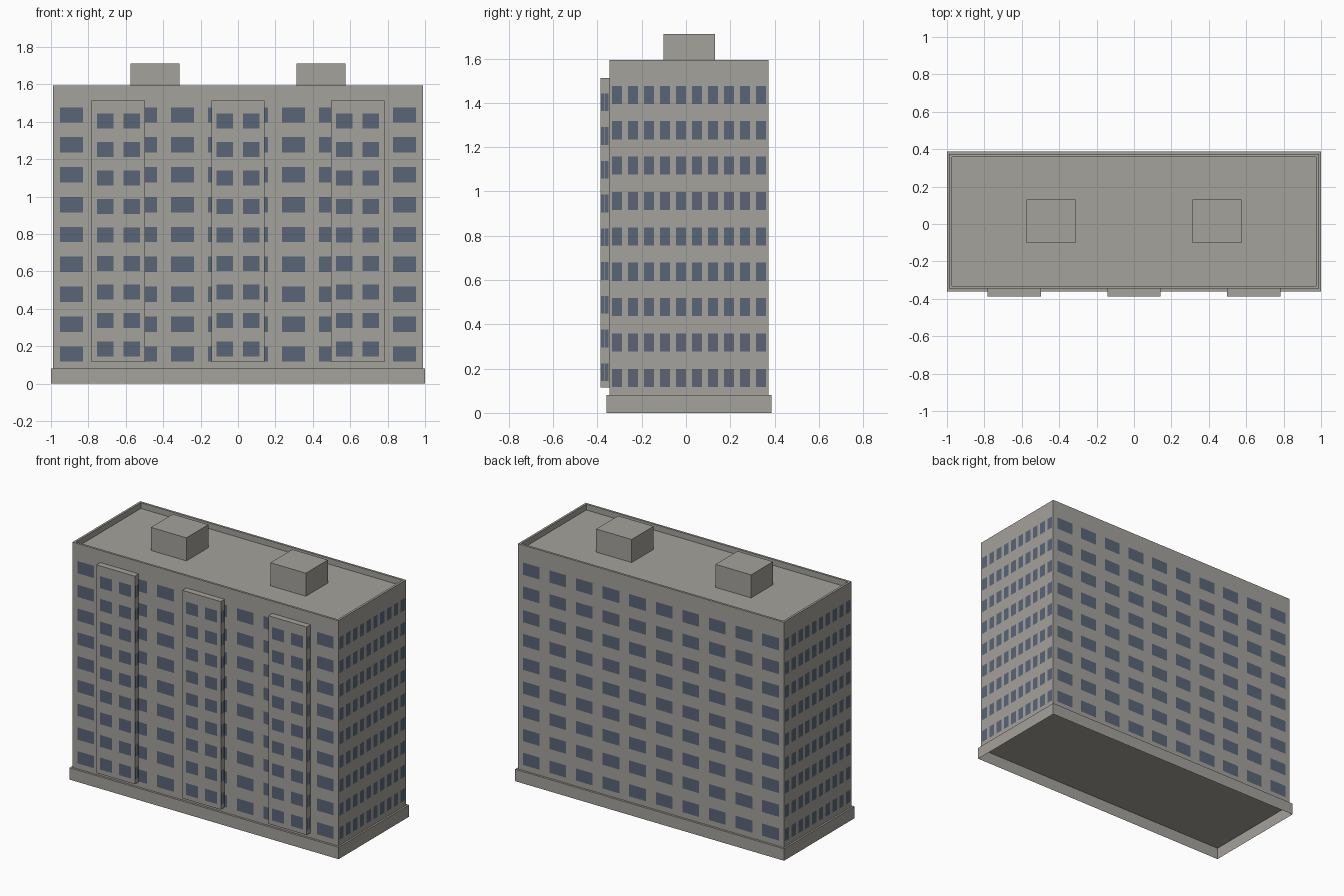
import bpy, bmesh

cube = bpy.data.objects.get("Cube")
if cube:
    bpy.data.objects.remove(cube, do_unlink=True)


def material(name, rgb):
    mat = bpy.data.materials.new(name)
    mat.use_nodes = True
    mat.diffuse_color = (*rgb, 1)
    mat.node_tree.nodes["Principled BSDF"].inputs["Base Color"].default_value = (*rgb, 1)
    return mat


CONCRETE = material("grey concrete", (0.375, 0.36, 0.33))
GLASS = material("blue grey glass", (0.10, 0.13, 0.185))


def finish(name, bm):
    bmesh.ops.remove_doubles(bm, verts=bm.verts, dist=0.0002)
    mesh = bpy.data.meshes.new(name)
    bm.to_mesh(mesh)
    bm.free()
    mesh.materials.append(CONCRETE)
    mesh.materials.append(GLASS)
    obj = bpy.data.objects.new(name, mesh)
    bpy.context.collection.objects.link(obj)
    return obj


def quad(bm, points, index=0):
    face = bm.faces.new([bm.verts.new(p) for p in points])
    face.material_index = index


def breaks(low, high, margin_low, margin_high, count, size):
    """Cut positions along a wall; every odd span is a window."""
    first, last = low + margin_low, high - margin_high - size
    cuts = [low]
    for i in range(count):
        start = first + (last - first) * i / (count - 1)
        cuts += [start, start + size]
    return cuts + [high]


def wall(bm, a, b, heights, margin, count, size):
    """Window wall from a to b, running anticlockwise in plan."""
    length = max(abs(b[0] - a[0]), abs(b[1] - a[1]))
    cuts = breaks(0, length, margin, margin, count, size)

    def at(d, z):
        t = d / length
        return (a[0] + (b[0] - a[0]) * t, a[1] + (b[1] - a[1]) * t, z)

    for i, (u0, u1) in enumerate(zip(cuts, cuts[1:])):
        for j, (z0, z1) in enumerate(zip(heights, heights[1:])):
            quad(bm, [at(u0, z0), at(u1, z0), at(u1, z1), at(u0, z1)],
                 1 if i % 2 and j % 2 else 0)


def rectangle(x0, x1, y0, y1):
    return [(x0, y0), (x1, y0), (x1, y1), (x0, y1)]


def lift(corners, z):
    return [(x, y, z) for x, y in corners]


def band(bm, lower, upper):
    """Strip of four quads joining two rectangles."""
    for i in range(4):
        k = (i + 1) % 4
        quad(bm, [lower[i], lower[k], upper[k], upper[i]])


def open_box(name, corners, z0, z1):
    """Box with no underside."""
    bm = bmesh.new()
    band(bm, lift(corners, z0), lift(corners, z1))
    quad(bm, lift(corners, z1))
    return finish(name, bm)


FLOORS = 9
BASE_TOP, ROOF, PARAPET = 0.08, 1.555, 1.594
FRONT, BACK, HALF = -0.346, 0.373, 0.988
RIM = 0.015

# Hollow plinth
open_box("plinth", rectangle(-1, 1, -0.36, 0.387), 0, BASE_TOP)

# Main block: four window walls, parapet and sunken roof
bm = bmesh.new()
plan = rectangle(-HALF, HALF, FRONT, BACK)
rows = breaks(BASE_TOP, PARAPET, 0.037, 0.117, FLOORS, 0.082)
for i in range(4):
    margin, size = (0.036, 0.124) if i % 2 == 0 else (0.011, 0.046)
    wall(bm, plan[i], plan[(i + 1) % 4], rows, margin, 10, size)
inner = rectangle(-HALF + RIM, HALF - RIM, FRONT + RIM, BACK - RIM)
band(bm, lift(plan, PARAPET), lift(inner, PARAPET))
band(bm, lift(inner, PARAPET), lift(inner, ROOF))
quad(bm, lift(inner, ROOF))
finish("main_block", bm)

# Three projecting bays with windows on front and sides
BAY_LOW, BAY_HIGH, BAY_FRONT = 0.114, 1.512, -0.387
bay_rows = breaks(BAY_LOW, BAY_HIGH, 0.03, 0.069, FLOORS, 0.08)
for name, x in (("right", -0.639), ("middle", 0), ("left", 0.639)):
    bm = bmesh.new()
    bay = rectangle(x - 0.143, x + 0.143, BAY_FRONT, FRONT)
    wall(bm, bay[0], bay[1], bay_rows, 0.027, 2, 0.089)
    wall(bm, bay[1], bay[2], bay_rows, 0.004, 2, 0.015)
    wall(bm, bay[3], bay[0], bay_rows, 0.004, 2, 0.015)
    quad(bm, lift(bay, BAY_HIGH))
    quad(bm, lift(bay[::-1], BAY_LOW))
    finish(name + "_bay", bm)

# Rooftop stair housings
for name, x in (("right", -0.444), ("left", 0.444)):
    open_box(name + "_roof_housing",
             rectangle(x - 0.132, x + 0.132, -0.102, 0.131), ROOF, 1.71)
